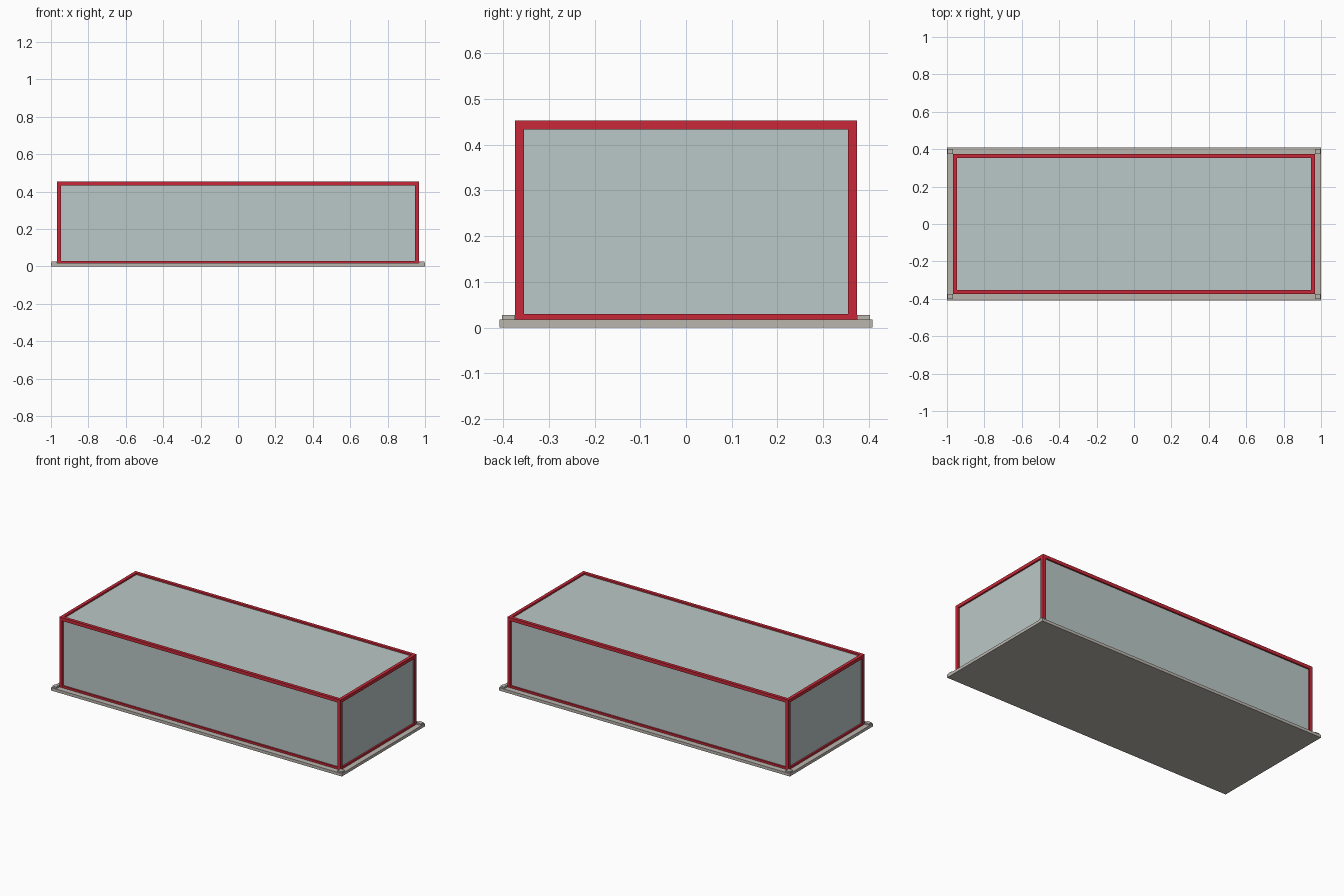
import bpy
from itertools import product

cube = bpy.data.objects.get("Cube")
if cube:
    bpy.data.objects.remove(cube, do_unlink=True)


def material(name, colour):
    mat = bpy.data.materials.new(name)
    mat.use_nodes = True
    mat.diffuse_color = (*colour, 1)
    bsdf = next(n for n in mat.node_tree.nodes if n.type == "BSDF_PRINCIPLED")
    bsdf.inputs["Base Color"].default_value = (*colour, 1)
    return mat


RED = material("red frame", (0.58, 0.022, 0.04))
GLASS = material("pale grey glass", (0.49, 0.58, 0.57))
STONE = material("warm grey base", (0.49, 0.46, 0.42))


def box(name, low, high, mat):
    """Axis-aligned box between two opposite corners."""
    bpy.ops.mesh.primitive_cube_add(size=1)
    obj = bpy.context.object
    obj.name = name
    for v in obj.data.vertices:
        v.co = [(a + b) / 2 + (b - a) * c for a, b, c in zip(low, high, v.co)]
    obj.data.materials.append(mat)
    return obj


def span(sign, inner, outer):
    """Ordered range on the positive or negative side of an axis."""
    return sorted((sign * inner, sign * outer))


SLAB_X, SLAB_Y, SLAB_TOP = 1.0, 0.408, 0.018
X, Y, TOP, BAR = 0.967, 0.374, 0.453, 0.02
BOTTOM = 0.01
RECESS = 0.01

# Base slab
box("base_slab", (-SLAB_X, -SLAB_Y, 0), (SLAB_X, SLAB_Y, SLAB_TOP), STONE)

# Glazed body, set back slightly behind the frame
box("glass_body", (RECESS - X, RECESS - Y, SLAB_TOP),
    (X - RECESS, Y - RECESS, TOP - RECESS), GLASS)

# Corner posts and the small pads outside them
for sx, sy in product((-1, 1), repeat=2):
    tag = ("front" if sy < 0 else "back") + ("_left" if sx > 0 else "_right")
    x0, x1 = span(sx, X - BAR, X)
    y0, y1 = span(sy, Y - BAR, Y)
    box(tag + "_post", (x0, y0, BOTTOM), (x1, y1, TOP), RED)
    x0, x1 = span(sx, X, 0.996)
    y0, y1 = span(sy, Y, 0.402)
    box(tag + "_pad", (x0, y0, SLAB_TOP / 2), (x1, y1, 0.027), STONE)

# Horizontal rails between the posts, at the bottom and the top
for level, z0 in (("bottom", BOTTOM), ("top", TOP - BAR)):
    z1 = z0 + BAR
    for s in (-1, 1):
        y0, y1 = span(s, Y - BAR, Y)
        box(level + ("_front" if s < 0 else "_back") + "_rail",
            (BAR - X, y0, z0), (X - BAR, y1, z1), RED)
        x0, x1 = span(s, X - BAR, X)
        box(level + ("_left" if s > 0 else "_right") + "_rail",
            (x0, BAR - Y, z0), (x1, Y - BAR, z1), RED)
